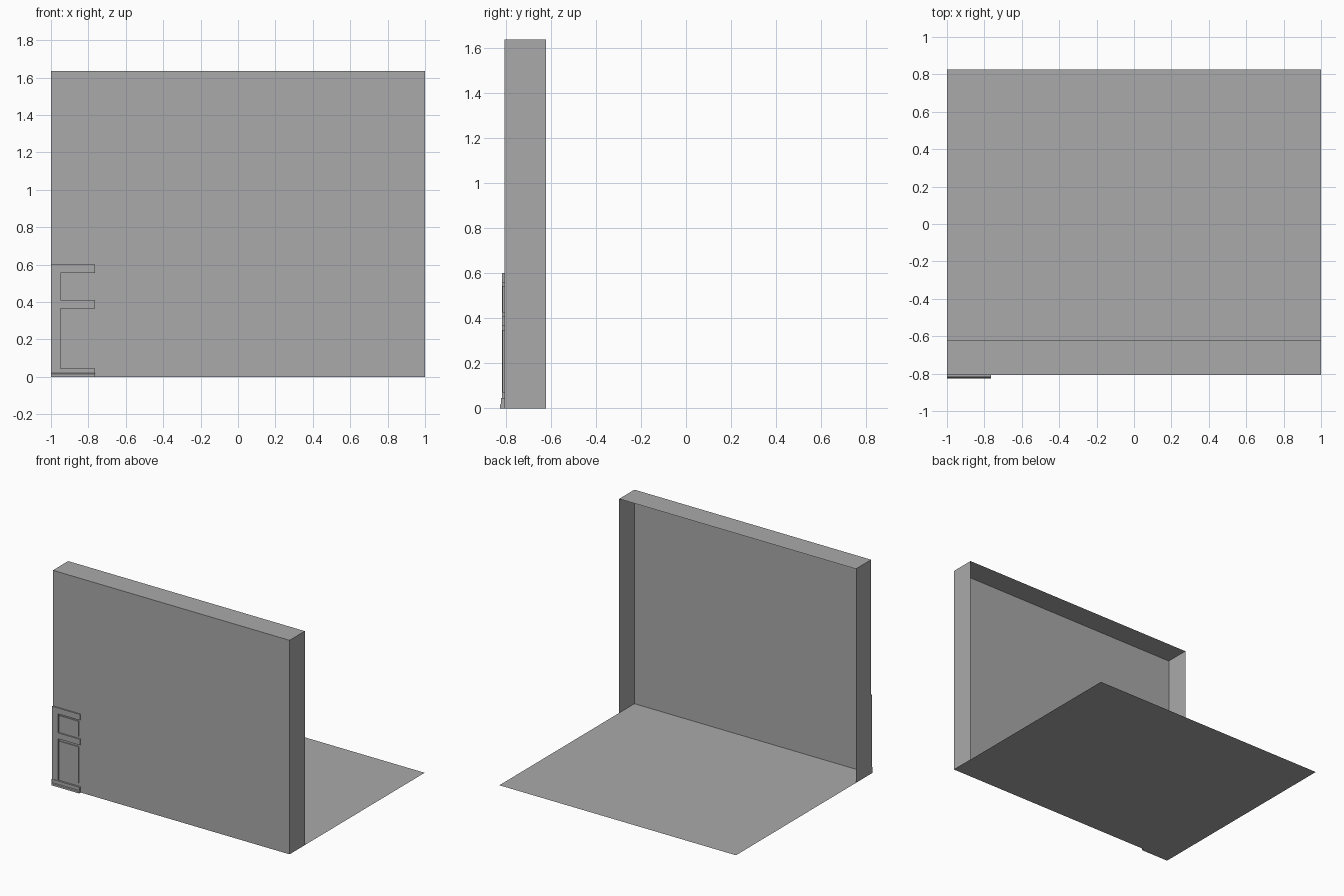
import bpy
import bmesh

cube = bpy.data.objects.get("Cube")
if cube:
    bpy.data.objects.remove(cube, do_unlink=True)

grey = bpy.data.materials.new("plain grey")
grey.use_nodes = True
COLOR = (0.4, 0.4, 0.4, 1)
grey.diffuse_color = COLOR
grey.node_tree.nodes["Principled BSDF"].inputs["Base Color"].default_value = COLOR

WALL_Y, WALL_BACK, FLOOR_BACK = -0.806, -0.622, 0.825
HEIGHT = 1.635
LEFT, RIGHT = -1.0, -0.765      # trim extent in x
FRAME_Y, PANEL_Y, BASE_Y = -0.816, -0.813, -0.825


def finish(name, bm):
    mesh = bpy.data.meshes.new(name)
    bm.to_mesh(mesh)
    bm.free()
    mesh.materials.append(grey)
    obj = bpy.data.objects.new(name, mesh)
    bpy.context.collection.objects.link(obj)
    return obj


def box(name, x, y, z, open_side=None):
    """Box between the given ranges; open_side drops faces by normal."""
    bm = bmesh.new()
    bmesh.ops.create_cube(bm, size=1)
    for v in bm.verts:
        for i, (lo, hi) in enumerate((x, y, z)):
            v.co[i] = lo if v.co[i] < 0 else hi
    bm.normal_update()
    if open_side:
        gone = [f for f in bm.faces if open_side(f.normal)]
        bmesh.ops.delete(bm, geom=gone, context="FACES")
    return finish(name, bm)


def extrude_profile(name, profile, x0, x1):
    """Sweep a y-z profile along x."""
    bm = bmesh.new()
    face = bm.faces.new([bm.verts.new((x0, y, z)) for y, z in profile])
    swept = bmesh.ops.extrude_face_region(bm, geom=[face])["geom"]
    for v in swept:
        if isinstance(v, bmesh.types.BMVert):
            v.co.x = x1
    bmesh.ops.recalc_face_normals(bm, faces=bm.faces)
    return finish(name, bm)


# Wall shell: front, ends and top, open at the back and underneath
box("wall_shell", (-1, 1), (WALL_Y, WALL_BACK), (0, HEIGHT),
    lambda n: n.y > 0.5 or n.z < -0.5)

# Floor: a single sheet
bm = bmesh.new()
bm.faces.new([bm.verts.new((x, y, 0)) for x, y in
              ((-1, WALL_Y), (1, WALL_Y), (1, FLOOR_BACK), (-1, FLOOR_BACK))])
finish("floor", bm)

# Panelling frame: one stile and two rails
box("trim_stile", (LEFT, -0.95), (FRAME_Y, WALL_Y), (0.045, 0.555))
for name, z in (("trim_top_rail", (0.555, 0.6)), ("trim_middle_rail", (0.365, 0.41))):
    x0 = LEFT if z[1] > 0.5 else -0.95
    box(name, (x0, RIGHT), (FRAME_Y, WALL_Y), z)

# Raised panels inside the frame
for name, z in (("upper_panel", (0.425, 0.543)), ("lower_panel", (0.07, 0.348))):
    box(name, (-0.94, -0.778), (PANEL_Y, WALL_Y), z)

# Skirting with a stepped foot
extrude_profile("skirting", [(WALL_Y, 0), (BASE_Y, 0), (BASE_Y, 0.015),
                             (-0.82, 0.02), (-0.82, 0.045), (WALL_Y, 0.045)],
                LEFT, RIGHT)
